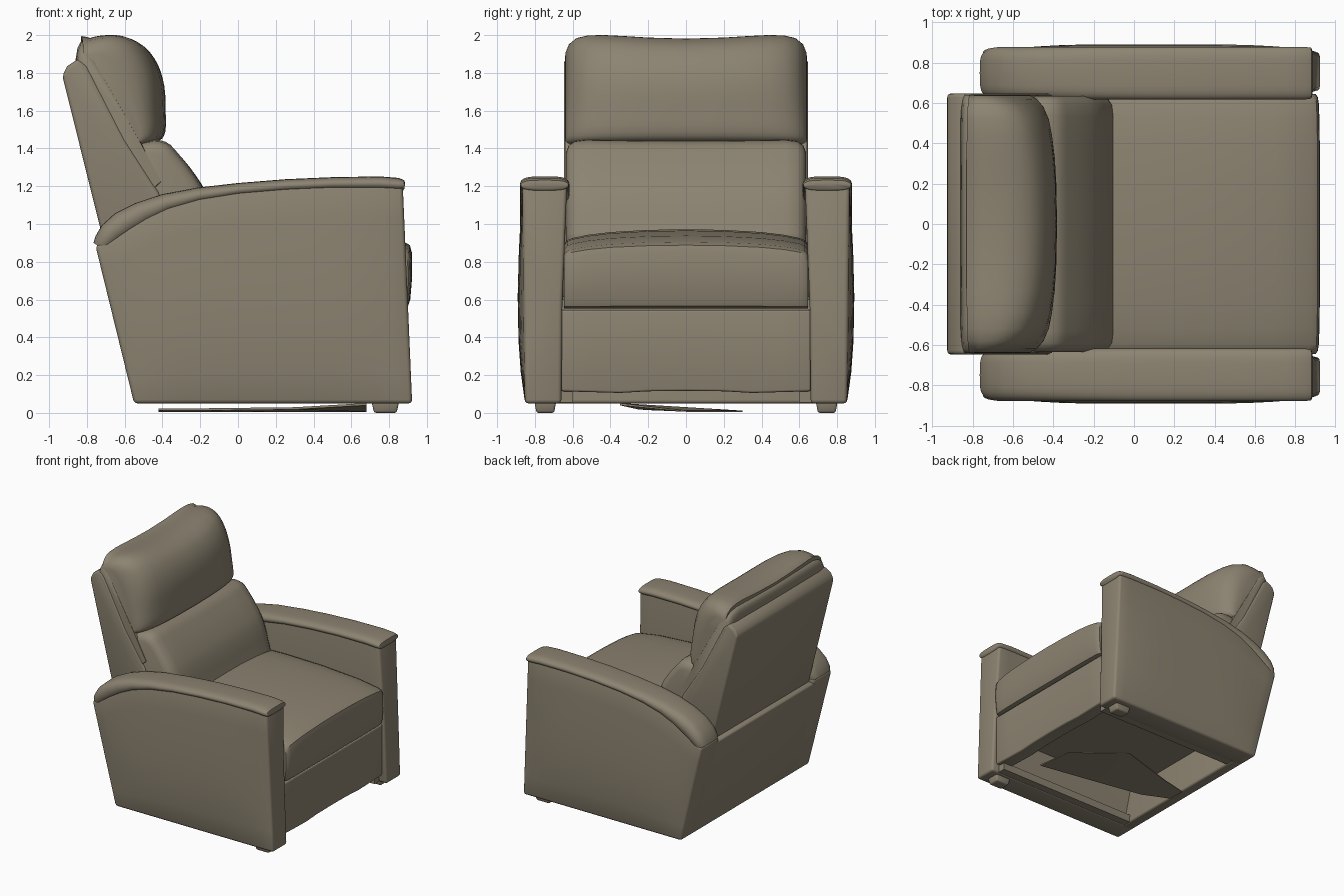
import bpy, bmesh, math

fabric = bpy.data.materials.new("taupe_fabric")
fabric.diffuse_color = (0.262, 0.227, 0.165, 1)


def loft(name, rings, bevel=0.0, segments=3, mirror=False, angle=38):
    """Skin closed rings of points, cap both ends, round hard edges."""
    bm = bmesh.new()
    vs = [[bm.verts.new(p) for p in ring] for ring in rings]
    n = len(rings[0])
    for a, b in zip(vs, vs[1:]):
        for i in range(n):
            j = (i + 1) % n
            bm.faces.new((a[i], a[j], b[j], b[i]))
    bm.faces.new(vs[0])
    bm.faces.new(vs[-1])
    bmesh.ops.recalc_face_normals(bm, faces=bm.faces[:])
    if bevel:
        hard = [e for e in bm.edges if e.calc_face_angle(0) > 0.7]
        bmesh.ops.bevel(bm, geom=hard, offset=bevel, segments=segments,
                        profile=0.5, affect='EDGES', clamp_overlap=True)
    me = bpy.data.meshes.new(name)
    bm.to_mesh(me)
    bm.free()
    me.materials.append(fabric)
    ob = bpy.data.objects.new(name, me)
    bpy.context.collection.objects.link(ob)
    if mirror:
        m = ob.modifiers.new("mirror", 'MIRROR')
        m.use_axis = (False, True, False)
    bpy.ops.object.select_all(action='DESELECT')
    ob.select_set(True)
    bpy.context.view_layer.objects.active = ob
    bpy.ops.object.shade_smooth_by_angle(angle=math.radians(angle))
    return ob


def smooth(pts, steps=3):
    """Closed Catmull-Rom curve through the points."""
    out, n = [], len(pts)
    for i in range(n):
        p = [pts[(i + k) % n] for k in (-1, 0, 1, 2)]
        for s in range(steps):
            t = s / steps
            out.append(tuple(0.5 * (2 * b + (c - a) * t + (2 * a - 5 * b + 4 * c - d) * t * t
                                    + (3 * b - a - 3 * c + d) * t ** 3)
                             for a, b, c, d in zip(*p)))
    return out


def cushion(name, profile, anchor, half, lean=0.0, **kw):
    """Sweep an x-z profile across y; half = (y, x scale, z scale), mirrored.
    Scaling is about the anchor; lean tilts the anchor line with height."""
    stations = [(-y, a, b) for y, a, b in reversed(half) if y > 0] + half
    ax, az = anchor

    def place(x, z, y, a, b):
        mid = ax + lean * (z - az)
        return (mid + (x - mid) * a, y, az + (z - az) * b)
    return loft(name, [[place(x, z, *s) for x, z in profile] for s in stations], **kw)


def interp(table, x):
    for (x0, z0), (x1, z1) in zip(table, table[1:]):
        if x <= x1:
            return z0 + (z1 - z0) * max(0, (x - x0) / (x1 - x0))
    return table[-1][1]


# Arm side panels: slanted rear edge, bulging outer face
pad_low = [(-0.72, 0.86), (-0.55, 0.96), (-0.4, 1.05), (-0.2, 1.12),
           (0.0, 1.155), (0.4, 1.185), (0.87, 1.185)]
rings = []
for i in range(17):
    t = i / 16
    top = interp(pad_low, -0.75 + 1.62 * t) + 0.025
    swell = 1 - abs(2 * t - 1) ** 4
    section = [(0.66, 0), (0.655, 0.45), (0.63, 1)]
    section += [(0.852 + 0.033 * swell * math.sin(math.pi * s ** 0.8) + 0.014 * s, s)
                for s in (1, 0.85, 0.7, 0.5, 0.3, 0.15, 0)]
    ring = []
    for y, s in section:
        z = 0.05 + s * (top - 0.05)
        back, front = -0.55 - 0.245 * (z - 0.05), 0.922 - 0.043 * (z - 0.05)
        ring.append((back + (front - back) * t, y, z))
    rings.append(ring)
loft("arm_panel", rings, bevel=0.02, mirror=True)

# Curved arm pads: (bottom x, bottom z, top x, top z, size)
pad = [(-0.69, 0.85, -0.765, 0.90, 0.85), (-0.67, 0.87, -0.755, 0.935, 0.95),
       (-0.62, 0.91, -0.72, 0.995, 1), (-0.55, 0.955, -0.65, 1.058, 1),
       (-0.46, 1.01, -0.54, 1.112, 1), (-0.36, 1.06, -0.4, 1.158, 1),
       (-0.2, 1.11, -0.22, 1.192, 1), (0.0, 1.145, 0.0, 1.217, 1),
       (0.25, 1.167, 0.25, 1.237, 1), (0.5, 1.178, 0.5, 1.248, 1),
       (0.75, 1.177, 0.75, 1.252, 1), (0.85, 1.172, 0.85, 1.244, 1),
       (0.875, 1.178, 0.88, 1.232, 0.97), (0.88, 1.185, 0.885, 1.215, 0.92)]
rings = []
for bx, bz, tx, tz, k in pad:
    ring = []
    for i in range(28):
        a = 2 * math.pi * i / 28
        c, s = math.cos(a), math.sin(a)
        c = math.copysign(abs(c) ** 0.5, c)
        f = 0.5 + 0.5 * s
        ring.append((bx + (tx - bx) * f, 0.748 + 0.13 * k * c, bz + (tz - bz) * f))
    rings.append(ring)
loft("arm_pad", rings, mirror=True, angle=50)

# Lower rear panel, flush with the arms
cushion("rear_panel", [(-0.55, 0.05), (-0.748, 0.86), (-0.6, 0.88), (-0.45, 0.05)],
        (0, 0), [(0.85, 1, 1)], bevel=0.02)

# Slanted back shell
cushion("back_shell", [(-0.69, 0.82), (-0.93, 1.785), (-0.905, 1.835), (-0.845, 1.875),
                       (-0.8, 1.84), (-0.6, 1.45), (-0.42, 1.17), (-0.3, 0.82)],
        (-0.6, 1.4), [(0.647, 1, 1)], bevel=0.02)

# Thin border between shell and headrest
cushion("back_border", [(-0.86, 1.87), (-0.85, 1.93), (-0.835, 1.962), (-0.81, 1.965),
                        (-0.77, 1.93), (-0.52, 1.45), (-0.4, 1.2), (-0.46, 1.14)],
        (-0.6, 1.4), [(0, 1, 0.985), (0.5, 1, 1), (0.58, 0.99, 0.97), (0.62, 0.98, 0.92),
                      (0.64, 0.96, 0.87)], angle=60)

# Headrest cushion, dipped at the middle of its top
cushion("headrest", smooth([(-0.83, 1.95), (-0.78, 1.985), (-0.68, 2.0), (-0.58, 1.993),
                            (-0.49, 1.95), (-0.425, 1.86), (-0.39, 1.74), (-0.383, 1.6),
                            (-0.385, 1.49), (-0.42, 1.44), (-0.52, 1.42), (-0.66, 1.47)]),
        (-0.58, 1.45),
        [(0, 1, 0.965), (0.2, 0.985, 0.975), (0.33, 0.95, 0.99), (0.44, 0.89, 1),
         (0.52, 0.82, 0.995), (0.58, 0.7, 0.97), (0.62, 0.54, 0.91), (0.638, 0.36, 0.83)],
        lean=-0.42, angle=60)

# Lumbar cushion
cushion("lumbar_cushion", smooth([(-0.6, 1.38), (-0.48, 1.44), (-0.38, 1.435), (-0.31, 1.37),
                                  (-0.23, 1.27), (-0.165, 1.16), (-0.115, 1.0),
                                  (-0.11, 0.88), (-0.4, 0.84)]),
        (-0.5, 0.9),
        [(0, 1, 0.99), (0.4, 0.99, 0.995), (0.53, 0.98, 1), (0.59, 0.955, 0.985),
         (0.62, 0.9, 0.95), (0.635, 0.8, 0.88)], angle=60)

# Crowned seat cushion with a crisp front seam
cushion("seat_cushion", [(-0.4, 0.553), (0.86, 0.553), (0.9, 0.565), (0.912, 0.6),
                         (0.922, 0.72), (0.92, 0.85), (0.91, 0.888), (0.88, 0.905),
                         (0.7, 0.938), (0.35, 0.965), (0.0, 0.972), (-0.4, 0.96)],
        (0.2, 0.553),
        [(0, 1, 1), (0.2, 1, 0.992), (0.4, 0.999, 0.965), (0.52, 0.997, 0.93),
         (0.6, 0.992, 0.89), (0.63, 0.985, 0.86), (0.645, 0.97, 0.81)], angle=45)

# Footrest panel with a gently wavy lower edge
cushion("footrest_panel", [(0.76, 0.55), (0.76, 0.11), (0.882, 0.11), (0.885, 0.545)],
        (0.8, 0.55),
        [(0, 1, 0.985), (0.2, 1, 0.99), (0.35, 1, 1.01), (0.5, 1, 1.0), (0.66, 1, 0.99)],
        bevel=0.012)

# Seat deck inside the frame, and side rails under it
cushion("seat_deck", [(-0.6, 0.4), (-0.6, 0.6), (0.8, 0.6), (0.8, 0.4)],
        (0, 0), [(0.66, 1, 1)])
loft("base_rail", [[(x, 0.6, 0.055), (x, 0.67, 0.055), (x, 0.67, 0.12), (x, 0.6, 0.12)]
                   for x in (-0.48, 0.85)], mirror=True)

# Mechanism cover hanging under the base, its front corner turned up
loft("mechanism_cover", [[(x, a, z), (x, b, 0.006), (x, b, 0.012), (x, a, z + 0.012)]
                         for x, a, b, z in ((-0.42, -0.05, 0.1, 0.012), (-0.2, -0.15, 0.15, 0.012),
                                            (0.3, -0.25, 0.3, 0.018), (0.68, -0.35, 0.0, 0.04))])

# Short tapered front feet
loft("front_foot", [[(0.78 + 0.07 * k * sx, 0.745 + 0.055 * k * sy, z)
                     for sx, sy in ((-1, -1), (1, -1), (1, 1), (-1, 1))]
                    for z, k in ((0, 0.85), (0.06, 1.05))], bevel=0.012, mirror=True)
